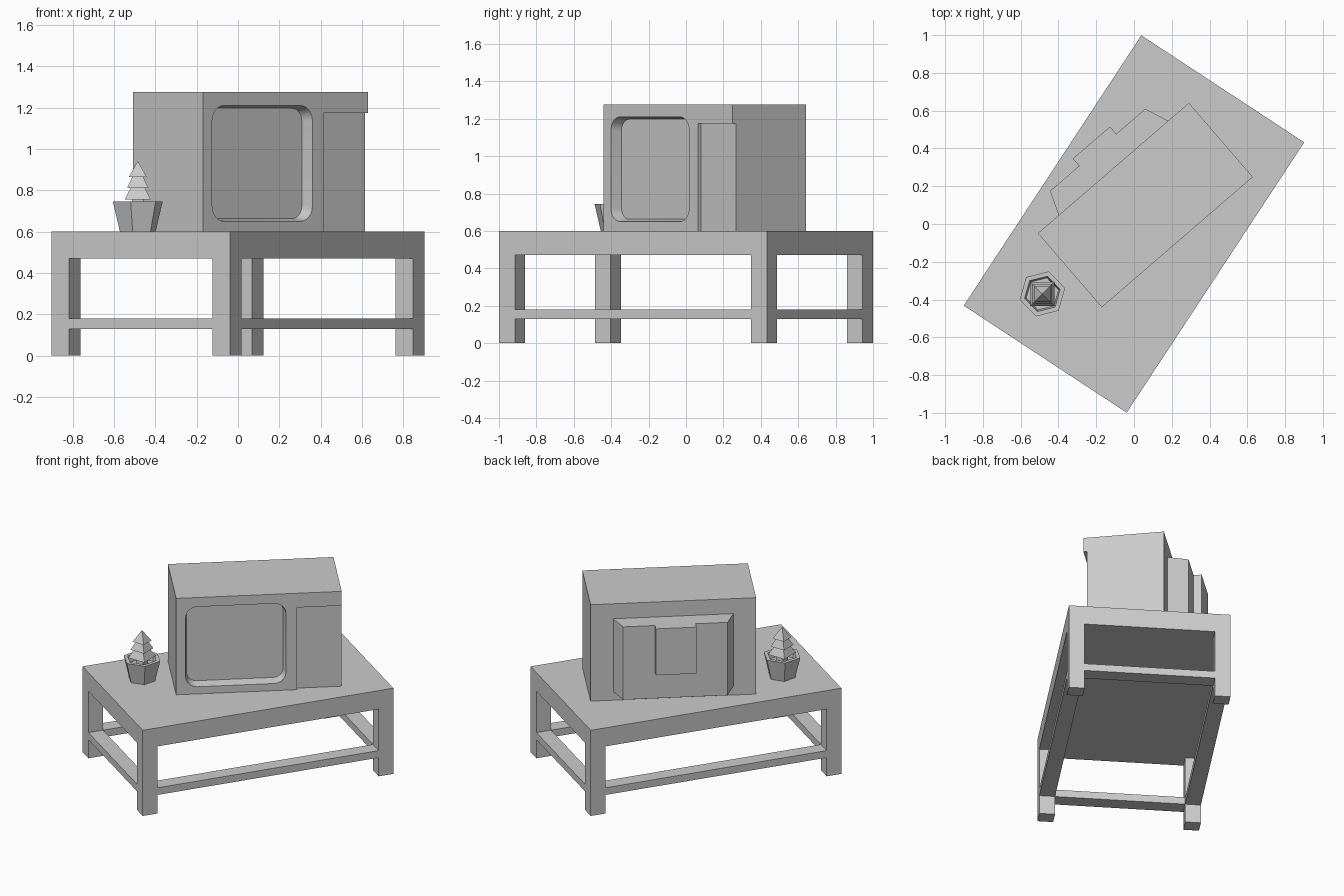
import bpy, bmesh
from math import cos, sin, pi, radians
from mathutils import Matrix

if "Cube" in bpy.data.objects:
    bpy.data.objects.remove(bpy.data.objects["Cube"], do_unlink=True)

grey = bpy.data.materials.new("plain_grey")
grey.use_nodes = True
grey.diffuse_color = (0.6, 0.6, 0.6, 1)
grey.node_tree.nodes["Principled BSDF"].inputs["Base Color"].default_value = (0.6, 0.6, 0.6, 1)


def place(x, y, degrees):
    return Matrix.Translation((x, y, 0)) @ Matrix.Rotation(radians(degrees), 4, "Z")


def loft(name, rings, frame):
    """Closed solid through rings of points, capped at both ends."""
    bm = bmesh.new()
    loops = [[bm.verts.new(p) for p in ring] for ring in rings]
    for a, b in zip(loops, loops[1:]):
        for i in range(len(a)):
            j = (i + 1) % len(a)
            bm.faces.new((a[i], a[j], b[j], b[i]))
    bm.faces.new(loops[0])
    bm.faces.new(loops[-1])
    bmesh.ops.recalc_face_normals(bm, faces=bm.faces)
    mesh = bpy.data.meshes.new(name)
    bm.to_mesh(mesh)
    bm.free()
    mesh.materials.append(grey)
    obj = bpy.data.objects.new(name, mesh)
    obj.matrix_world = frame
    bpy.context.collection.objects.link(obj)
    return obj


def box(name, x0, x1, y0, y1, z0, z1, frame):
    corners = [(x0, y0), (x1, y0), (x1, y1), (x0, y1)]
    return loft(name, [[(x, y, z) for x, y in corners] for z in (z0, z1)], frame)


def ring(radius, z, sides, turn=0):
    return [(radius * cos(turn + 2 * pi * i / sides),
             radius * sin(turn + 2 * pi * i / sides), z) for i in range(sides)]


def rounded_rect(x0, x1, z0, z1, r, y, steps=6):
    pts = []
    for k, (cx, cz) in enumerate([(x1 - r, z1 - r), (x0 + r, z1 - r),
                                  (x0 + r, z0 + r), (x1 - r, z0 + r)]):
        for i in range(steps + 1):
            a = (k + i / steps) * pi / 2
            pts.append((cx + r * cos(a), y, cz + r * sin(a)))
    return pts


def cut(target, cutter):
    cutter.hide_render = True
    mod = target.modifiers.new("cut", "BOOLEAN")
    mod.operation = "DIFFERENCE"
    mod.solver = "EXACT"
    mod.object = cutter
    with bpy.context.temp_override(object=target, active_object=target):
        bpy.ops.object.modifier_apply(modifier=mod.name)
    bpy.data.objects.remove(cutter, do_unlink=True)


# Table: slab top, square legs, flush stretchers
table = place(0, 0, 56.7)
L, W, leg = 0.856, 0.516, 0.1
box("table_top", -L, L, -W, W, 0.47, 0.6, table)
for sx, end in ((-1, "near"), (1, "far")):
    xs = sorted((sx * L, sx * (L - leg)))
    box(f"end_stretcher_{end}", *xs, leg - W, W - leg, 0.13, 0.18, table)
    for sy, side in ((-1, "front"), (1, "back")):
        ys = sorted((sy * W, sy * (W - leg)))
        box(f"leg_{end}_{side}", *xs, *ys, 0, 0.47, table)
for sy, side in ((-1, "front"), (1, "back")):
    ys = sorted((sy * W, sy * (W - leg)))
    box(f"long_stretcher_{side}", leg - L, L - leg, *ys, 0.13, 0.18, table)

# Television cabinet with sunken screen and control panel
tv = place(0.06, 0.1, 40.8)
front = -0.259
cabinet = box("television_cabinet", -0.528, 0.528, front, 0.259, 0.6, 1.275, tv)
cut(cabinet, box("panel_cutter", 0.244, 0.6, -0.4, front + 0.023, 0.5, 1.175, tv))


def screen_ring(depth):
    inset = depth * 0.2
    return rounded_rect(-0.468 + inset, 0.173 - inset, 0.65 + inset, 1.21 - inset,
                        0.075 - inset, front + depth)


cut(cabinet, loft("screen_cutter", [screen_ring(-0.02), screen_ring(0.064)], tv))
bpy.ops.object.select_all(action="DESELECT")
cabinet.select_set(True)
bpy.context.view_layer.objects.active = cabinet
bpy.ops.object.shade_smooth_by_angle(angle=radians(30))

# Tapered tube housing and its centre block on the back
loft("tube_housing", [[(-h, y, 0.66), (h, y, 0.66), (h, y, 1.17), (-h, y, 1.17)]
                      for h, y in ((0.383, 0.259), (0.333, 0.386))], tv)
box("tube_block", -0.13, 0.13, 0.386, 0.437, 0.845, 1.17, tv)

# Six-sided plant pot, hollow down to the soil
pot = place(-0.485, -0.37, 14)
loft("plant_pot", [ring(r, z, 6) for r, z in
                   ((0.089, 0.6), (0.124, 0.745), (0.097, 0.745), (0.088, 0.7))], pot)

# Small tree: square trunk and three four-sided tiers
tree = place(-0.485, -0.37, 0)
box("tree_trunk", -0.028, 0.028, -0.028, 0.028, 0.7, 0.755, tree)
for name, low, high, z0, z1 in (("lower", 0.063, 0.035, 0.755, 0.81),
                                ("middle", 0.052, 0.026, 0.81, 0.865),
                                ("upper", 0.043, 0.001, 0.865, 0.94)):
    loft(f"tree_tier_{name}", [ring(h * 2 ** 0.5, z, 4, pi / 4)
                               for h, z in ((low, z0), (high, z1))], tree)
